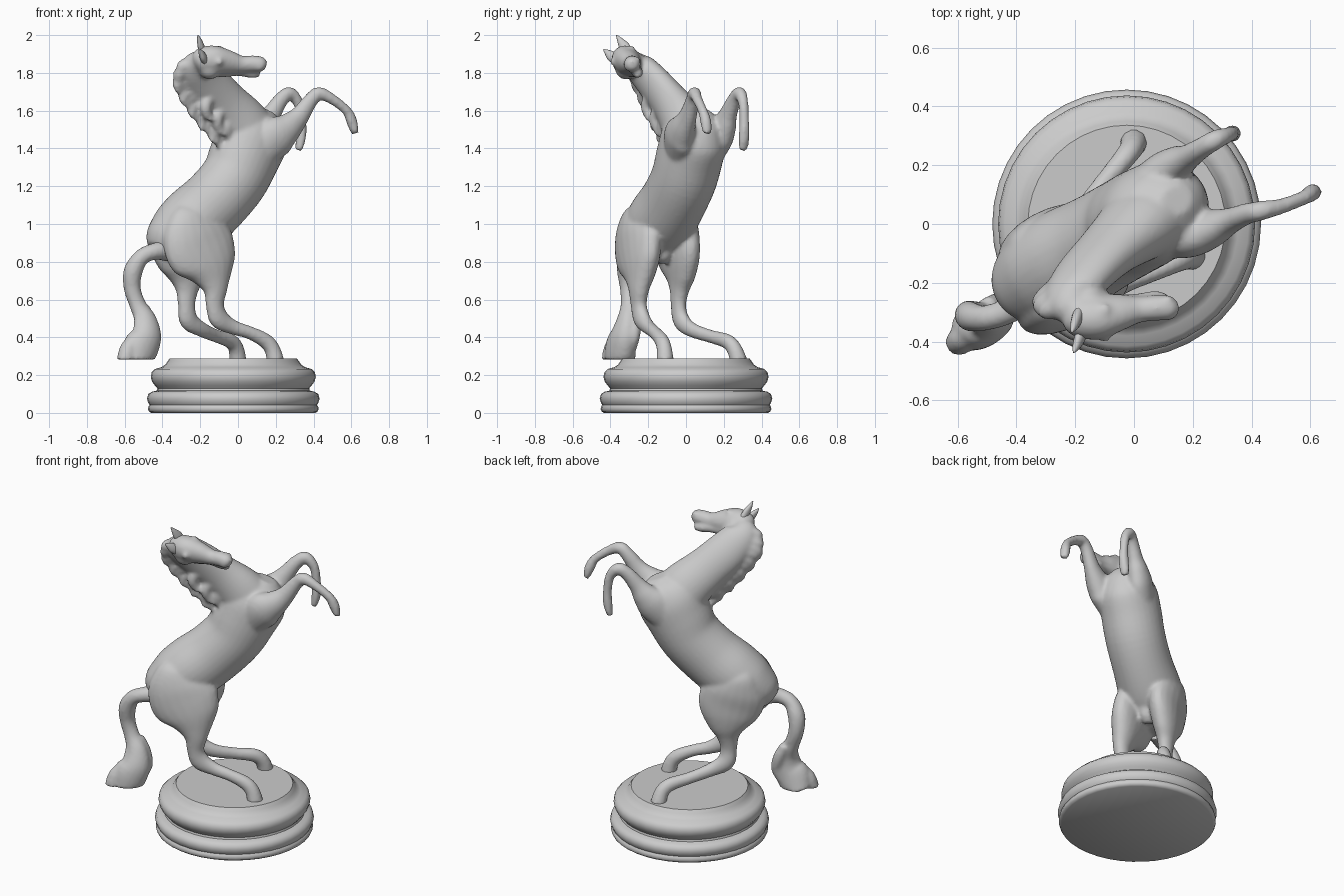
import bpy, bmesh, math
from mathutils import Vector as V

SIDE = V((-0.49, 0.87, 0))       # horse's left, body turned about 30 degrees
HEAD_SIDE = V((0, 0.8, 0.6))     # head is rolled over
HEAD_UP = V((0, -0.6, 0.8))


def smooth_rows(rows, steps=5):
    """Catmull-Rom interpolation of rows of numbers."""
    out = []
    for i in range(len(rows) - 1):
        a, b, c, d = (rows[max(0, min(len(rows) - 1, i + k))] for k in (-1, 0, 1, 2))
        for s in range(steps):
            t = s / steps
            out.append([0.5 * (2 * q + (r - p) * t + (2 * p - 5 * q + 4 * r - w) * t * t
                               + (3 * q - p - 3 * r + w) * t ** 3)
                        for p, q, r, w in zip(a, b, c, d)])
    return out + [list(rows[-1])]


def loft(bm, rows, side=SIDE, n=20):
    """Rows of x, y, z, half width along side, [half depth]; makes a capped tube."""
    rows = smooth_rows([tuple(r) + (r[3],) if len(r) == 4 else tuple(r) for r in rows])
    pts = [V(r[:3]) for r in rows]
    rings = []
    for i, r in enumerate(rows):
        t = (pts[min(i + 1, len(pts) - 1)] - pts[max(i - 1, 0)]).normalized()
        s = (side - t * side.dot(t)).normalized()
        d = t.cross(s)
        w, h = max(r[3], 0.003), max(r[4], 0.003)
        rings.append([bm.verts.new(pts[i] + s * w * math.cos(k * math.tau / n)
                                   + d * h * math.sin(k * math.tau / n)) for k in range(n)])
    faces = [bm.faces.new(rings[0]), bm.faces.new(rings[-1][::-1])]
    for a, b in zip(rings, rings[1:]):
        for k in range(n):
            faces.append(bm.faces.new((a[k], b[k], b[(k + 1) % n], a[(k + 1) % n])))
    bmesh.ops.recalc_face_normals(bm, faces=faces)


def ball(bm, c, r):
    res = bmesh.ops.create_icosphere(bm, subdivisions=3, radius=r)
    bmesh.ops.translate(bm, verts=res["verts"], vec=c)


def finish(bm, name, voxel=None, smooth=4):
    me = bpy.data.meshes.new(name)
    bm.to_mesh(me)
    bm.free()
    ob = bpy.data.objects.new(name, me)
    bpy.context.collection.objects.link(ob)
    for p in me.polygons:
        p.use_smooth = True
    if voxel:
        m = ob.modifiers.new("merge", "REMESH")
        m.mode, m.voxel_size, m.use_smooth_shade = "VOXEL", voxel, True
        m = ob.modifiers.new("soften", "SMOOTH")
        m.factor, m.iterations = 0.5, smooth
    return ob


# Pedestal: turned profile
bm = bmesh.new()
prof = [(0, 0), (.435, 0), (.447, .008), (.452, .02), (.449, .034), (.443, .042), (.45, .052), (.457, .075),
        (.45, .1), (.43, .112), (.405, .118), (.402, .13), (.415, .145), (.43, .165), (.437, .19),
        (.432, .215), (.415, .232), (.38, .242), (.36, .255), (.35, .27), (.336, .289), (0, .289)]
vs = [bm.verts.new((r - 0.025, 0, z)) for r, z in prof]
es = [bm.edges.new(p) for p in zip(vs, vs[1:])]
bmesh.ops.spin(bm, geom=vs + es, cent=(-0.025, 0, 0), axis=(0, 0, 1), angle=math.tau,
               steps=40, use_merge=True)
bmesh.ops.remove_doubles(bm, verts=bm.verts, dist=1e-4)
bmesh.ops.recalc_face_normals(bm, faces=bm.faces)
base = finish(bm, "pedestal")
bpy.context.view_layer.objects.active = base
base.select_set(True)
bpy.ops.object.shade_smooth_by_angle(angle=math.radians(45))
base.select_set(False)

# Torso, along the horse's middle plane y = 0.56 x
bm = bmesh.new()
torso = [(-.43, .86, .07, .06), (-.39, .9, .13, .12), (-.32, .95, .17, .165), (-.23, 1.02, .182, .185),
         (-.12, 1.12, .172, .182), (-.02, 1.24, .172, .182), (.035, 1.36, .172, .192),
         (.085, 1.47, .163, .193), (.125, 1.55, .12, .14), (.145, 1.6, .05, .06)]
loft(bm, [(x, .56 * x, z, w, d) for x, z, w, d in torso], n=32)
loft(bm, [(-.18, -.1, .95, .05), (-.18, -.11, .88, .045), (-.2, -.12, .82, .04), (-.2, -.12, .79, .02)])

# Hind legs
loft(bm, [(-.26, -.25, 1.1, .025, .05), (-.255, -.255, 1.05, .07, .12), (-.235, -.255, .96, .092, .185),
          (-.2, -.25, .87, .092, .205), (-.16, -.245, .79, .083, .175),
          (-.135, -.245, .72, .068, .115), (-.12, -.25, .65, .05, .068), (-.122, -.25, .57, .04, .05),
          (-.1, -.235, .5, .04, .055), (-.03, -.2, .455, .034, .04), (.06, -.165, .425, .033, .035),
          (.14, -.13, .385, .037, .04), (.18, -.115, .34, .04, .042), (.2, -.11, .27, .047, .047)])
loft(bm, [(-.34, -.05, 1.09, .025, .05), (-.335, -.05, 1.04, .065, .11), (-.31, -.05, .96, .088, .175),
          (-.285, -.045, .87, .088, .19), (-.275, -.035, .79, .08, .165),
          (-.27, -.03, .72, .066, .115), (-.27, -.035, .65, .048, .065), (-.272, -.04, .57, .038, .048),
          (-.26, -.025, .49, .04, .052), (-.19, .03, .44, .034, .04), (-.11, .13, .405, .033, .035),
          (-.04, .215, .38, .037, .04), (-.01, .255, .34, .04, .042), (0, .28, .27, .047, .047)])

# Front legs
loft(bm, [(.13, -.05, 1.38, .06, .09), (.2, -.035, 1.46, .075, .11), (.265, -.015, 1.51, .065, .08),
          (.325, .01, 1.57, .045, .055), (.385, .035, 1.655, .036, .04), (.43, .045, 1.69, .034, .036),
          (.5, .06, 1.66, .027, .028), (.575, .088, 1.6, .025, .026), (.6, .103, 1.55, .029, .03),
          (.613, .11, 1.505, .028, .024), (.622, .112, 1.478, .022, .016)])
loft(bm, [(.03, .13, 1.38, .06, .09), (.1, .175, 1.47, .07, .1), (.145, .205, 1.53, .06, .075),
          (.18, .225, 1.585, .045, .052), (.23, .258, 1.66, .036, .04), (.275, .285, 1.69, .034, .036),
          (.32, .303, 1.64, .027, .028), (.335, .308, 1.55, .025, .026), (.335, .308, 1.48, .029, .028),
          (.327, .305, 1.42, .028, .022), (.318, .303, 1.39, .022, .016)])

# Neck
loft(bm, [(.06, .03, 1.42, .15, .19), (.01, -.01, 1.53, .125, .155), (-.08, -.085, 1.64, .095, .13),
          (-.17, -.175, 1.75, .08, .12), (-.215, -.25, 1.83, .07, .1), (-.19, -.3, 1.87, .055, .06)],
     V((-.4, .85, .3)), 28)

# Head, chin, cheeks, brows and nostrils
loft(bm, [(-.23, -.31, 1.86, .03, .04), (-.2, -.315, 1.865, .065, .07), (-.13, -.315, 1.865, .075, .083),
          (-.05, -.3, 1.855, .06, .068), (.02, -.29, 1.845, .044, .047), (.08, -.285, 1.848, .044, .045),
          (.125, -.285, 1.845, .042, .04), (.15, -.283, 1.84, .02, .022)], HEAD_SIDE, 24)
loft(bm, [(-.1, -.275, 1.81, .045, .03), (0, -.265, 1.81, .03, .025), (.07, -.255, 1.798, .03, .024),
          (.115, -.253, 1.792, .02, .014)], HEAD_SIDE)
for s in (-1, 1):
    c = V((-.1, -.312, 1.86))
    ball(bm, c + HEAD_UP * .04 + HEAD_SIDE * s * .055, .022)
    ball(bm, c + V((-.05, 0, 0)) - HEAD_UP * .025 + HEAD_SIDE * s * .025, .06)
    ball(bm, V((.115, -.285, 1.85)) + HEAD_SIDE * s * .034, .017)

# Mane: wavy locks swept off the crest of the neck
crest = smooth_rows([(-.245, -.275, 1.85), (-.27, -.235, 1.78), (-.22, -.18, 1.69),
                     (-.15, -.12, 1.6), (-.08, -.07, 1.53)], 3)
for i, p in enumerate(crest):
    p = V(p)
    f = i / (len(crest) - 1)
    tip = p + V((-.055 + .02 * f, -.02 - .05 * f, -.055 - .05 * f - .02 * (i % 2)))
    mid = (p + tip) / 2 + V((-.022, -.012, .01))
    loft(bm, [(*p, .035, .04), (*mid, .03, .035), (*tip, .006, .008)], V((.5, -.5, .7)), 12)
# Locks hanging over the right side of the neck
for i, (x, y, z) in enumerate([(-.15, -.205, 1.67), (-.09, -.16, 1.6), (-.04, -.12, 1.56), (-.1, -.12, 1.53)]):
    loft(bm, [(x, y, z, .02, .03), (x - .02, y - .01, z - .05, .025, .03),
              (x - .005, y + .005, z - .1, .018, .025), (x + .03, y + .01, z - .125 - .01 * (i % 2), .006)],
         V((.4, -.8, 0)), 12)
finish(bm, "horse", 0.011, 5)

# Ears
bm = bmesh.new()
for b, t in (((-.185, -.3, 1.9), (-.212, -.368, 2.0)), ((-.175, -.365, 1.865), (-.205, -.437, 1.925))):
    b, t = V(b), V(t)
    loft(bm, [(*b, .026, .02), (*b.lerp(t, .4), .028, .018), (*b.lerp(t, .75), .015, .012), (*t, .003)],
         V((0, .6, .5)), 14)
finish(bm, "ears")

# Tail: thin dock, flaring to a brush cut flat at the bottom
bm = bmesh.new()
loft(bm, [(-.37, -.25, .86, .06), (-.44, -.3, .855, .045), (-.51, -.32, .825, .043), (-.555, -.315, .75, .05),
          (-.56, -.305, .66, .045), (-.53, -.305, .57, .04, .045), (-.49, -.315, .49, .05, .062),
          (-.485, -.33, .41, .065, .085), (-.515, -.345, .345, .075, .1), (-.545, -.35, .27, .08, .085)])
loft(bm, [(-.5, -.28, .56, .03), (-.465, -.27, .48, .035), (-.445, -.28, .4, .035), (-.47, -.29, .33, .025)])
loft(bm, [(-.53, -.33, .52, .02), (-.53, -.36, .42, .03), (-.58, -.39, .34, .045), (-.6, -.405, .26, .045)])
bmesh.ops.bisect_plane(bm, geom=bm.verts[:] + bm.edges[:] + bm.faces[:], plane_co=(0, 0, .282),
                       plane_no=(0, 0, 1), clear_inner=True)
bmesh.ops.holes_fill(bm, edges=[e for e in bm.edges if e.is_boundary], sides=0)
bmesh.ops.recalc_face_normals(bm, faces=bm.faces)
finish(bm, "tail", 0.011, 3)
